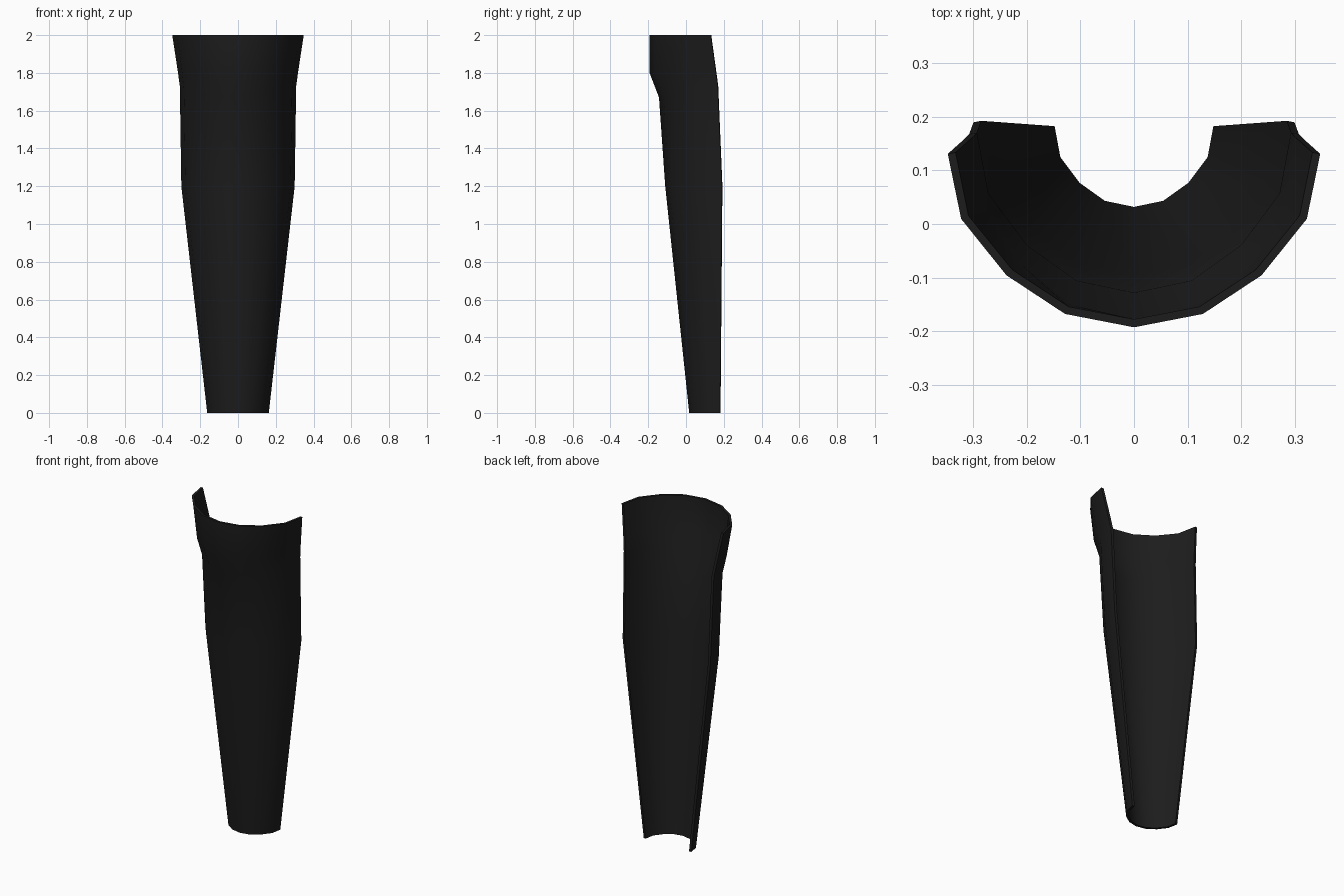
import bpy
import bmesh

if "Cube" in bpy.data.objects:
    bpy.data.objects.remove(bpy.data.objects["Cube"])

# Half cross-section: (fraction of half width, fraction of depth from the front)
half = [(0, 0), (0.37, 0.077), (0.685, 0.30), (0.928, 0.625), (1, 1)]
section = [(-x, d) for x, d in half[:0:-1]] + half

# Rings: half width, front y, back y, front z, back z
rings = [
    (0.163, 0.017, 0.180, 0.00, 0.00),
    (0.300, -0.110, 0.190, 1.20, 1.20),
    (0.308, -0.143, 0.168, 1.67, 1.73),
    (0.319, -0.193, 0.157, 1.80, 1.81),
    (0.348, -0.193, 0.131, 2.00, 2.00),
]

# Curved outer sheet, open at the back
bm = bmesh.new()
grid = []
for w, y0, y1, z0, z1 in rings:
    grid.append([bm.verts.new((x * w, y0 + d * (y1 - y0), z0 + d * (z1 - z0)))
                 for x, d in section])
for low, high in zip(grid, grid[1:]):
    for i in range(len(section) - 1):
        bm.faces.new((low[i], low[i + 1], high[i + 1], high[i]))
mesh = bpy.data.meshes.new("shin_guard_shell")
bm.to_mesh(mesh)
bm.free()
shell = bpy.data.objects.new("shin_guard_shell", mesh)
bpy.context.collection.objects.link(shell)

# Thin wall, grown inwards
wall = shell.modifiers.new("wall", 'SOLIDIFY')
wall.thickness = 0.015
wall.offset = -1
bpy.context.view_layer.objects.active = shell
shell.select_set(True)
bpy.ops.object.modifier_apply(modifier="wall")

# Keep both rims level
for v in shell.data.vertices:
    if v.co.z < 0.05:
        v.co.z = 0
    elif v.co.z > 1.95:
        v.co.z = 2

# Black finish, smooth faces with crisp rims
black = bpy.data.materials.new("black_plastic")
black.diffuse_color = (0.012, 0.012, 0.012, 1)
black.use_nodes = True
black.node_tree.nodes["Principled BSDF"].inputs["Base Color"].default_value = black.diffuse_color
shell.data.materials.append(black)
bpy.ops.object.shade_smooth_by_angle(angle=0.7)
